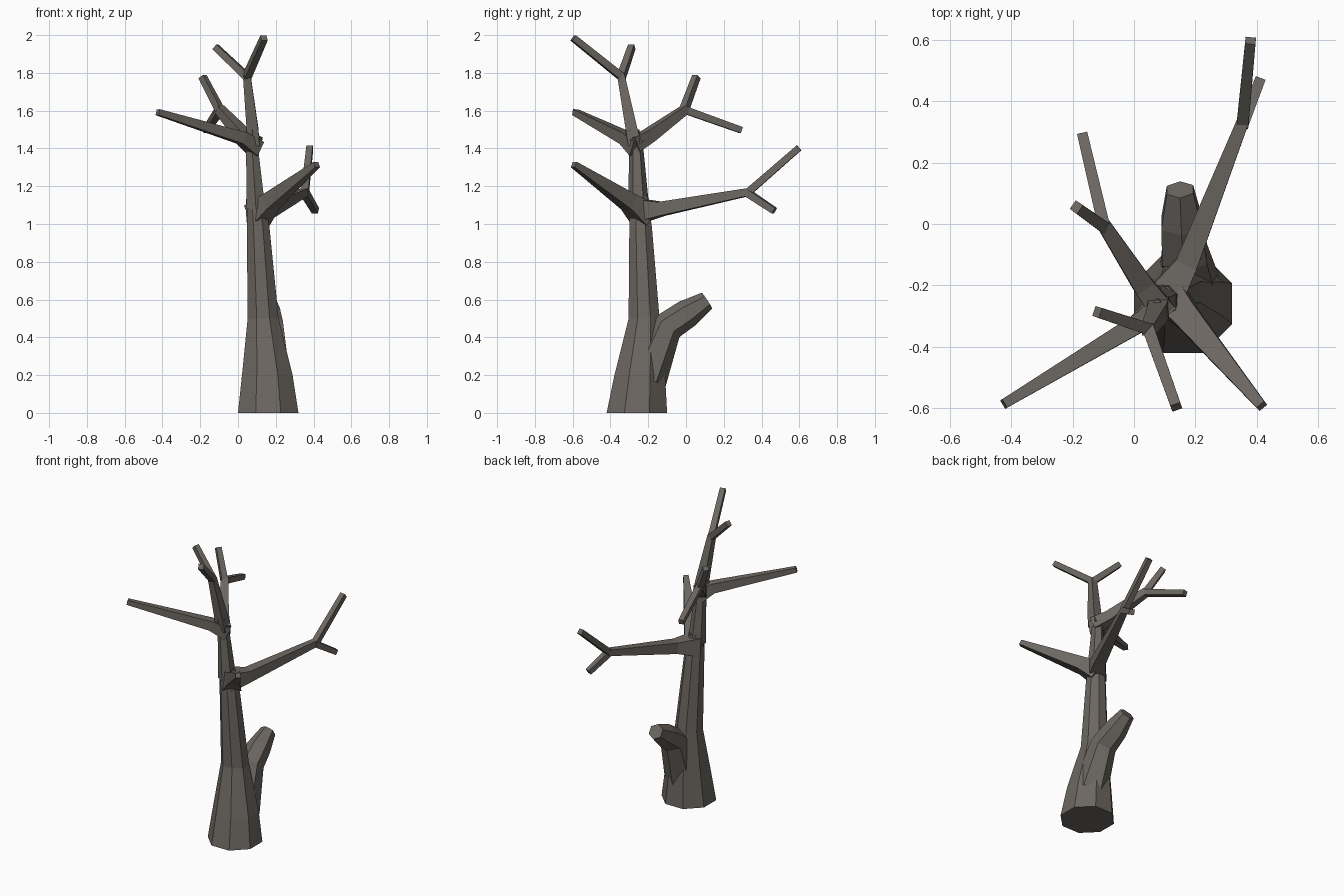
import bpy, bmesh, math
from mathutils import Vector

if "Cube" in bpy.data.objects:
    bpy.data.objects.remove(bpy.data.objects["Cube"])

bark = bpy.data.materials.new("bark")
bark.diffuse_color = (0.15, 0.135, 0.12, 1)
bark.use_nodes = True
bark.node_tree.nodes["Principled BSDF"].inputs["Base Color"].default_value = bark.diffuse_color


def limb(name, rings, sides=4, side=None, axis=None):
    """Tapered flat-faced tube through (x, y, z, half_width) rings."""
    pts = [Vector(r[:3]) for r in rings]
    if side is None:
        d = pts[-1] - pts[0]
        side = Vector((d.y, -d.x, 0)).normalized()
    else:
        side = Vector(side)
    bm = bmesh.new()
    loops = []
    for i, p in enumerate(pts):
        if axis:
            t = Vector(axis)
        else:
            t = Vector()
            if i > 0:
                t += (p - pts[i - 1]).normalized()
            if i < len(pts) - 1:
                t += (pts[i + 1] - p).normalized()
            t.normalize()
        s = (side - t * side.dot(t)).normalized()
        u = t.cross(s)
        rad = rings[i][3] / math.cos(math.pi / sides)
        loop = []
        for k in range(sides):
            a = 2 * math.pi * (k + 0.5) / sides
            loop.append(bm.verts.new(p + rad * (s * math.cos(a) + u * math.sin(a))))
        loops.append(loop)
    for a, b in zip(loops, loops[1:]):
        for k in range(sides):
            j = (k + 1) % sides
            bm.faces.new((a[k], a[j], b[j], b[k]))
    bm.faces.new(loops[0][::-1])
    bm.faces.new(loops[-1])
    bmesh.ops.recalc_face_normals(bm, faces=bm.faces)
    me = bpy.data.meshes.new(name)
    bm.to_mesh(me)
    bm.free()
    me.materials.append(bark)
    ob = bpy.data.objects.new(name, me)
    bpy.context.collection.objects.link(ob)


def fork(name, start, tips, half=0.017):
    """Two straight twigs leaving one point."""
    for i, tip in enumerate(tips):
        limb(f"{name}_{i + 1}", [(*start, half * 1.15), (*tip, half)])


X, Z = (1, 0, 0), (0, 0, 1)

# Trunk: eight-sided below the first branches, slimmer above
limb("lower_trunk", [(0.16, -0.26, 0, 0.16), (0.155, -0.245, 0.2, 0.134),
                     (0.133, -0.222, 0.5, 0.082), (0.107, -0.24, 0.98, 0.06),
                     (0.092, -0.25, 1.15, 0.046)], 8, X, Z)
limb("upper_trunk", [(0.095, -0.25, 1.08, 0.05), (0.09, -0.254, 1.16, 0.045),
                     (0.076, -0.262, 1.38, 0.033), (0.076, -0.285, 1.5, 0.033)],
     6, X, Z)
limb("trunk_top", [(0.078, -0.27, 1.42, 0.036), (0.077, -0.288, 1.5, 0.031),
                   (0.046, -0.345, 1.79, 0.02)], 4, X)

# Broken stub low on the back
limb("stub", [(0.178, -0.21, 0.18, 0.095), (0.165, -0.1, 0.455, 0.073),
              (0.155, 0.005, 0.525, 0.066), (0.15, 0.112, 0.595, 0.043)], 6, X)

# Lower pair of branches
limb("front_right_branch", [(0.1, -0.22, 1.045, 0.062), (0.17, -0.3, 1.115, 0.043),
                            (0.417, -0.594, 1.315, 0.016)])
limb("back_branch", [(0.095, -0.25, 1.07, 0.062), (0.172, -0.13, 1.08, 0.037),
                     (0.355, 0.335, 1.17, 0.02)])

# Upper pair of branches
limb("left_branch", [(0.095, -0.255, 1.4, 0.042), (0.02, -0.32, 1.455, 0.032),
                     (-0.425, -0.587, 1.592, 0.016)])
limb("back_left_branch", [(0.09, -0.28, 1.42, 0.04), (0.03, -0.2, 1.465, 0.034),
                          (-0.1, 0.0, 1.61, 0.022)])

# Forked twigs at the ends
fork("back_twig", (0.354, 0.325, 1.165), [(0.38, 0.598, 1.403), (0.41, 0.468, 1.07)])
fork("back_left_twig", (-0.097, -0.01, 1.605),
     [(-0.188, 0.055, 1.78), (-0.168, 0.292, 1.497)])
fork("top_twig", (0.047, -0.342, 1.78), [(0.138, -0.597, 1.985), (-0.12, -0.287, 1.938)])
